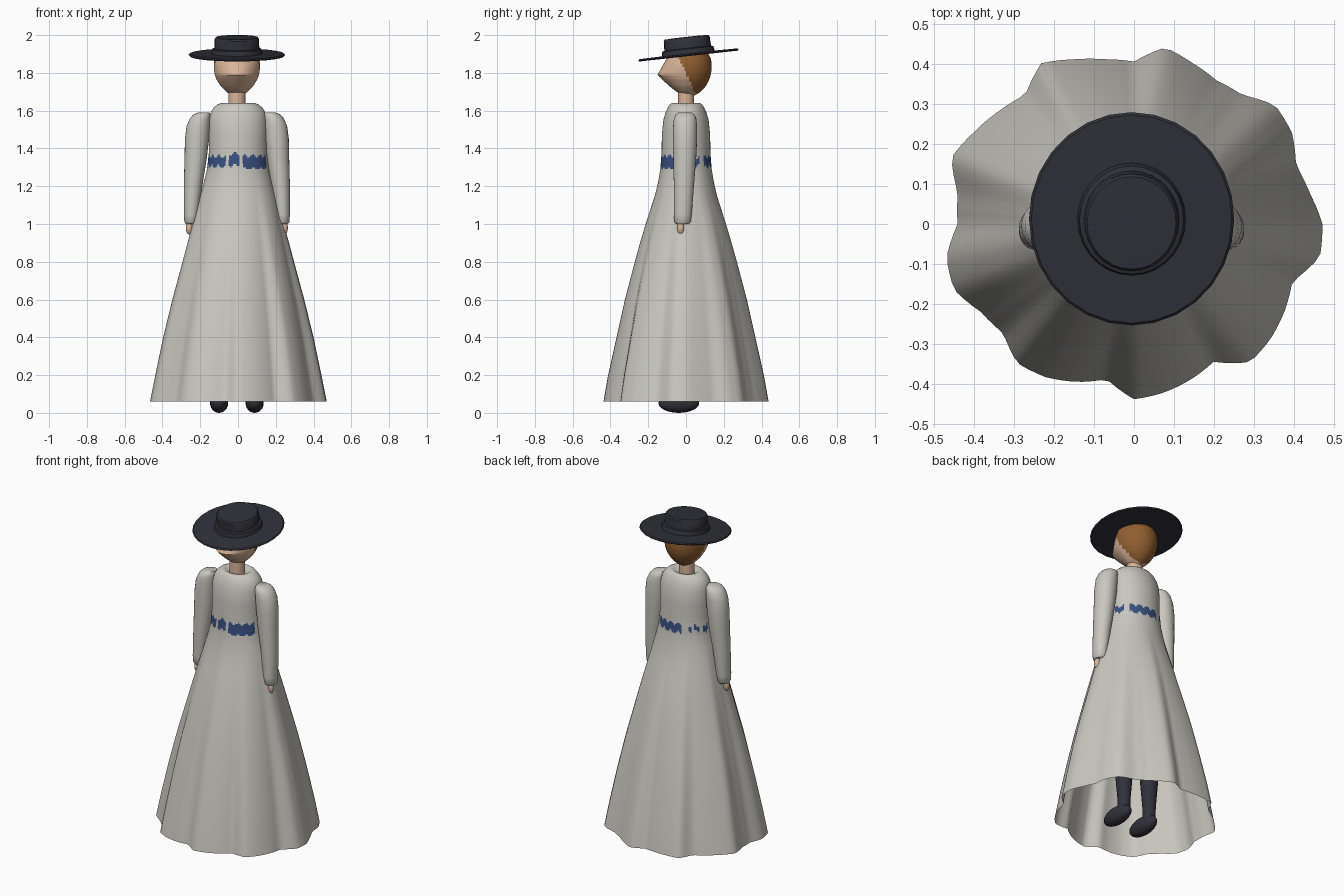
import bpy, bmesh, math
from math import sin, cos, radians, tau
from mathutils import Vector

old = bpy.data.objects.get("Cube")
if old:
    bpy.data.objects.remove(old, do_unlink=True)

SHIFT = -0.006  # upper figure sits slightly to its right


def material(name, rgb):
    m = bpy.data.materials.new(name)
    m.use_nodes = True
    color = (*rgb, 1)
    m.diffuse_color = color
    bsdf = next(n for n in m.node_tree.nodes if n.type == "BSDF_PRINCIPLED")
    bsdf.inputs["Base Color"].default_value = color
    bsdf.inputs["Roughness"].default_value = 0.8
    return m


cloth = material("pale grey cloth", (0.58, 0.57, 0.52))
dark = material("near black", (0.03, 0.03, 0.042))
skin = material("skin", (0.7, 0.46, 0.32))
brown = material("brown hair", (0.28, 0.115, 0.03))
blue = material("blue sash", (0.04, 0.08, 0.22))


def finish(name, bm, mats, angle=40, rule=None):
    """Turn a bmesh into a shaded object, colouring faces by rule."""
    if rule:
        for f in bm.faces:
            f.material_index = rule(f.calc_center_median())
    mesh = bpy.data.meshes.new(name)
    bm.to_mesh(mesh)
    bm.free()
    for m in mats:
        mesh.materials.append(m)
    ob = bpy.data.objects.new(name, mesh)
    bpy.context.collection.objects.link(ob)
    bpy.ops.object.select_all(action="DESELECT")
    ob.select_set(True)
    bpy.context.view_layer.objects.active = ob
    bpy.ops.object.shade_smooth_by_angle(angle=radians(angle))
    return ob


def loft(rings, bottom=True, top=True):
    """Skin a stack of closed rings, listed from the bottom up."""
    bm = bmesh.new()
    rows = [[bm.verts.new(p) for p in ring] for ring in rings]
    n = len(rows[0])
    for low, high in zip(rows, rows[1:]):
        for i in range(n):
            j = (i + 1) % n
            bm.faces.new((low[i], low[j], high[j], high[i]))
    if bottom:
        bm.faces.new(rows[0][::-1])
    if top:
        bm.faces.new(rows[-1])
    return bm


def ellipse(cx, cy, z, rx, ry, n=24):
    return [(cx + rx * cos(tau * i / n), cy + ry * sin(tau * i / n), z) for i in range(n)]


def ellipsoid(name, center, size, mat):
    bm = bmesh.new()
    bmesh.ops.create_uvsphere(bm, u_segments=20, v_segments=12, radius=1)
    for v in bm.verts:
        v.co = Vector(center) + Vector(a * b for a, b in zip(v.co, size))
    return finish(name, bm, [mat])


# Dress: one loft from pleated hem to collar, with a patchy sash
hem = [.47, .445, .43, .455, .46, .42, .413, .427, .447, .405, .417, .437,
       .463, .421, .439, .46, .485, .446, .44, .475, .478, .44, .425, .453,
       .441, .419, .393, .437, .427, .413, .397, .45, .445, .434, .42, .471]
dress_profile = [  # height, half width, half depth, pleat strength
    (.06, .44, .44, 1), (.2, .415, .415, .95), (.4, .378, .37, .85),
    (.6, .335, .325, .7), (.8, .287, .272, .5), (.9, .263, .244, .4),
    (1, .238, .214, .3), (1.08, .218, .188, .2), (1.15, .2, .165, .1),
    (1.22, .181, .148, 0), (1.29, .164, .136, 0), (1.38, .154, .129, 0),
    (1.47, .155, .128, 0), (1.55, .154, .12, 0), (1.59, .145, .108, 0),
    (1.615, .13, .097, 0), (1.632, .11, .086, 0), (1.64, .09, .075, 0),
    (1.638, .075, .065, 0), (1.62, .05, .045, 0)]
patches = [(10, 33, 1.31, 1.35), (45, 112, 1.305, 1.355), (125, 133, 1.32, 1.35),
           (138, 150, 1.32, 1.35), (158, 173, 1.31, 1.345), (180, 246, 1.305, 1.36),
           (252, 273, 1.31, 1.37), (279, 340, 1.29, 1.36)]
N = 120


def pleat(i):
    k = i * len(hem) / N
    a = int(k)
    return hem[a] + (hem[(a + 1) % len(hem)] - hem[a]) * (k - a)


def dress_ring(z, rx, ry, w):
    pts = []
    for i in range(N):
        a = tau * i / N
        s = 1 + w * (pleat(i) / .44 - 1)
        pts.append((rx * s * cos(a), ry * s * sin(a), z))
    return pts


def sash(c):
    a = math.degrees(math.atan2(c.y / .13, c.x / .155)) % 360
    ragged = .008 * sin(a * .35)
    return int(any(s < a < e and lo < c.z + ragged < hi for s, e, lo, hi in patches))


dress = []
for p, q in zip(dress_profile, dress_profile[1:]):
    steps = 10 if p[0] == 1.29 else 1  # fine rows where the sash lies
    for k in range(steps):
        dress.append(dress_ring(*(a + (b - a) * k / steps for a, b in zip(p, q))))
dress.append(dress_ring(*dress_profile[-1]))
finish("dress", loft(dress, bottom=False), [cloth, blue], 50, sash)

# Neck
finish("neck", loft([ellipse(SHIFT, 0, z, .045, .043) for z in (1.58, 1.72)]), [skin])

# Head: egg with a soft keel for the nose; the back half is hair
head_profile = [  # height, half width, front depth, back depth
    (1.68, .025, .0, .045), (1.69, .042, .03, .062), (1.70, .056, .05, .077),
    (1.73, .086, .088, .105), (1.765, .108, .126, .123), (1.79, .117, .15, .131),
    (1.82, .122, .134, .136), (1.85, .122, .117, .136), (1.88, .116, .1, .13),
    (1.92, .095, .075, .105), (1.94, .06, .045, .07)]


def head_ring(z, rx, front, back, n=48):
    pts = []
    for i in range(n):
        a = tau * i / n
        s = sin(a)
        y = back * s if s > 0 else -front * abs(s) ** 1.35
        pts.append((SHIFT + rx * cos(a), y, z))
    return pts


head = []
for p, q in zip(head_profile, head_profile[1:]):
    for k in range(3):
        head.append(head_ring(*(a + (b - a) * k / 3 for a, b in zip(p, q))))
head.append(head_ring(*head_profile[-1]))
finish("head", loft(head), [skin, brown], 50,
       lambda c: int(c.y > -.035 + (1.87 - c.z) * .47))

# Hat: lathe profile, tilted forward
hat_profile = [(.25, -.006), (.256, 0), (.25, .006), (.135, .008), (.13, .032),
               (.119, .036), (.117, .086), (.111, .094), (.06, .096)]
hat = finish("hat", loft([ellipse(0, 0, z, r, r * 1.045, 28) for r, z in hat_profile]),
             [dark], 35)
hat.location = (SHIFT, .013, 1.895)
hat.rotation_euler.x = radians(6.3)

# Arms, hands, legs and shoes on both sides
arm_profile = [  # height, x centre, half width, y centre, half depth
    (1, .243, .028, -.018, .034), (1.01, .243, .035, -.018, .043),
    (1.05, .242, .039, -.017, .047), (1.2, .232, .049, -.011, .053),
    (1.35, .218, .059, -.007, .061), (1.45, .211, .064, -.005, .064),
    (1.52, .204, .062, -.005, .063), (1.56, .194, .054, -.005, .059),
    (1.58, .185, .045, -.005, .05), (1.59, .175, .03, -.005, .035)]
leg_profile = [(.05, .036), (.15, .038), (.3, .05), (.5, .055), (.9, .07)]
for side, word in ((1, "left"), (-1, "right")):
    finish(word + "_sleeve", loft([ellipse(SHIFT + side * cx, cy, z, rx, ry)
                                   for z, cx, rx, cy, ry in arm_profile]), [cloth], 50)
    ellipsoid(word + "_hand", (SHIFT + side * .252, -.028, .98), (.018, .019, .036), skin)
    finish(word + "_leg", loft([ellipse(SHIFT + side * .092, .015, z, r, r)
                                for z, r in leg_profile]), [dark])
    ellipsoid(word + "_shoe", (SHIFT + side * .094, -.038, .052), (.048, .108, .052), dark)
